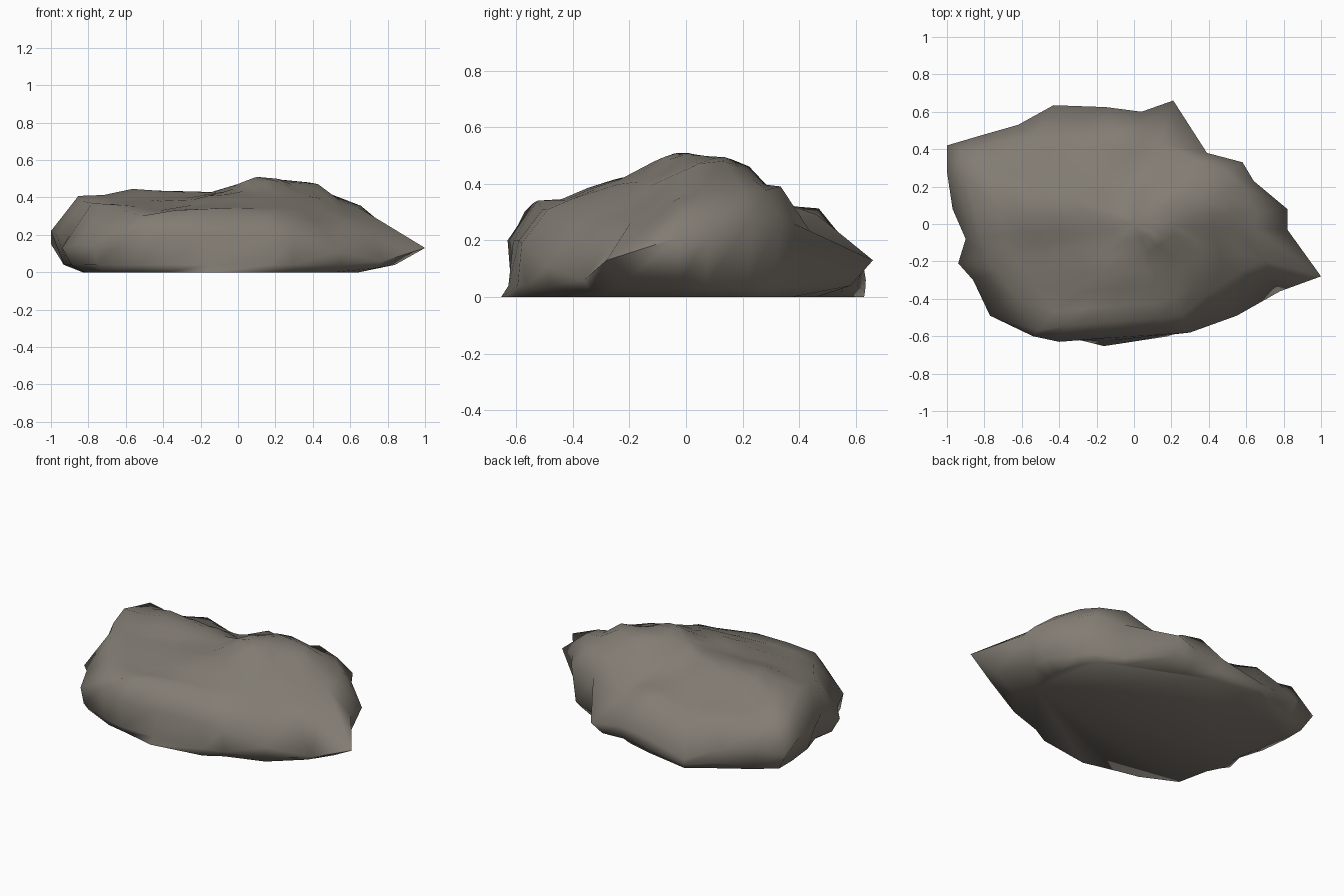
import bpy, bmesh, math

# Widest contour: x, y, z, base scale, shoulder scale
rim = [
    (1.00, -.28, .13, .60, .70), (.82, -.03, .21, .76, .78), (.82, .08, .22, .76, .80),
    (.64, .23, .28, .90, .90), (.58, .33, .28, .90, .86), (.39, .38, .26, .98, .88),
    (.21, .66, .13, .70, .66), (.04, .60, .13, .88, .77), (-.15, .625, .12, .92, .75),
    (-.43, .635, .06, .99, .75), (-.62, .53, .13, .97, .87), (-.83, .47, .17, .90, .92),
    (-1.0, .42, .15, .83, .88), (-1.0, .28, .22, .83, .90), (-.97, .08, .20, .85, .88),
    (-.90, -.08, .20, .90, .92), (-.94, -.21, .13, .87, .83), (-.86, -.30, .15, .90, .84),
    (-.77, -.49, .14, .95, .81), (-.54, -.60, .24, .95, .95), (-.40, -.63, .20, .95, .86),
    (-.15, -.61, .20, 1.07, .86), (.17, -.59, .20, 1.02, .86), (.30, -.58, .19, .93, .84),
    (.55, -.49, .11, .94, .74), (.78, -.36, .06, .83, .72)]

# Heights of the upper surface: x, y, z
tops = [(.14, -.03, .52), (.42, .10, .50), (.22, .16, .505), (-.27, .08, .435),
        (-.53, .10, .46), (-.78, .12, .42), (-.90, .25, .34), (-.44, .36, .32),
        (-.73, .34, .35), (-.15, .33, .33), (.05, .38, .33), (.32, .31, .39),
        (-.35, .46, .20), (.13, .44, .22), (-.72, .43, .22), (.55, .24, .37),
        (.60, .00, .35), (.70, -.20, .26), (.46, -.33, .26), (.35, -.15, .42),
        (.16, -.24, .42), (.20, -.37, .36), (.20, -.50, .30), (-.12, -.50, .34),
        (-.36, -.43, .33), (-.54, -.57, .30), (-.65, -.38, .33), (-.76, -.20, .37),
        (-.40, -.25, .39), (-.10, -.22, .42)]


def height(x, y):
    """Blend the height samples by distance."""
    w = [((x - a) ** 2 + (y - b) ** 2 + .006) ** -2 for a, b, _ in tops]
    return sum(k * t[2] for k, t in zip(w, tops)) / sum(w)


bm = bmesh.new()
foot = lambda b: .4 * b + .6
rings = [
    [bm.verts.new((x * b, y * b, 0)) for x, y, z, b, s in rim],
    [bm.verts.new((x * foot(b), y * foot(b), min(.04, z * .35))) for x, y, z, b, s in rim],
    [bm.verts.new((x, y, z)) for x, y, z, b, s in rim]]
for k in (1, .84, .66, .48, .32, .16):
    ring = []
    for x, y, z, b, s in rim:
        px, py = x * s * k, y * s * k
        ring.append(bm.verts.new((px, py, height(px, py))))
    rings.append(ring)

# Skin between contours, then close top and flat underside
n = len(rim)
for lo, hi in zip(rings, rings[1:]):
    for i in range(n):
        j = (i + 1) % n
        bm.faces.new((lo[i], lo[j], hi[j], hi[i]))
peak = bm.verts.new((0, 0, height(0, 0)))
for i in range(n):
    bm.faces.new((rings[-1][i], rings[-1][(i + 1) % n], peak))
bm.faces.new(rings[0][::-1])

# Soften the upper surface
upper = [v for r in rings[4:] for v in r] + [peak]
bmesh.ops.smooth_vert(bm, verts=upper, factor=.3, use_axis_x=True,
                      use_axis_y=True, use_axis_z=True)
bmesh.ops.recalc_face_normals(bm, faces=bm.faces)

mesh = bpy.data.meshes.new("rock")
bm.to_mesh(mesh)
bm.free()
rock = bpy.data.objects.new("rock", mesh)
bpy.context.collection.objects.link(rock)

stone = bpy.data.materials.new("grey brown stone")
stone.diffuse_color = (.225, .202, .172, 1)
mesh.materials.append(stone)

bpy.context.view_layer.objects.active = rock
rock.select_set(True)
bpy.ops.object.shade_smooth_by_angle(angle=math.radians(85))
